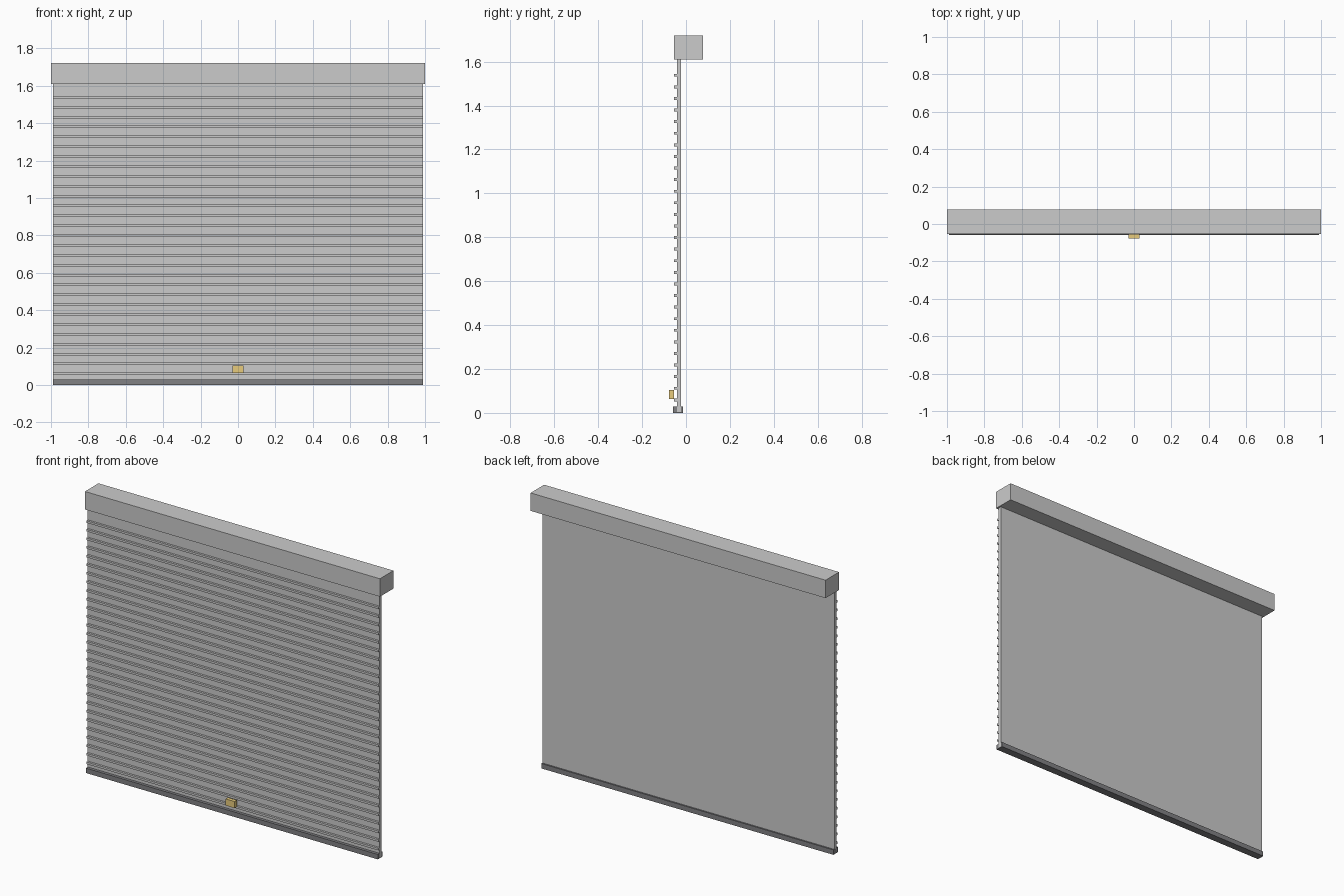
import bpy

if "Cube" in bpy.data.objects:
    bpy.data.objects.remove(bpy.data.objects["Cube"])


def material(name, color):
    m = bpy.data.materials.new(name)
    m.diffuse_color = color
    m.use_nodes = True
    m.node_tree.nodes["Principled BSDF"].inputs["Base Color"].default_value = m.diffuse_color
    return m


def box(name, x, y, z, mat=None):
    """Box from (min, max) ranges on each axis."""
    verts = [(a, b, c) for a in x for b in y for c in z]
    faces = [(0, 1, 3, 2), (4, 6, 7, 5), (0, 4, 5, 1),
             (2, 3, 7, 6), (0, 2, 6, 4), (1, 5, 7, 3)]
    mesh = bpy.data.meshes.new(name)
    mesh.from_pydata(verts, [], faces)
    obj = bpy.data.objects.new(name, mesh)
    bpy.context.collection.objects.link(obj)
    if mat:
        mesh.materials.append(mat)
    return obj


dark = material("dark_rubber", (0.22, 0.22, 0.23, 1))
brass = material("brass", (0.8, 0.6, 0.2, 1))
WIDTH = (-0.99, 0.99)

# Roller housing and door curtain
box("roller_housing", (-1, 1), (-0.054, 0.077), (1.61, 1.72))
box("curtain_panel", WIDTH, (-0.042, -0.022), (0.004, 1.615))

# Horizontal ribs, repeated up the front
rib = box("curtain_ribs", WIDTH, (-0.055, -0.042), (0.053, 0.066))
array = rib.modifiers.new("repeat", 'ARRAY')
array.count = 29
array.use_relative_offset = False
array.use_constant_offset = True
array.constant_offset_displace = (0, 0, 0.0528)

# Bottom seal around the curtain's lower edge
box("bottom_bar", WIDTH, (-0.06, -0.013), (0, 0.03), dark)

# Lock block
box("lock_handle", (-0.03, 0.03), (-0.077, -0.054), (0.064, 0.104), brass)
